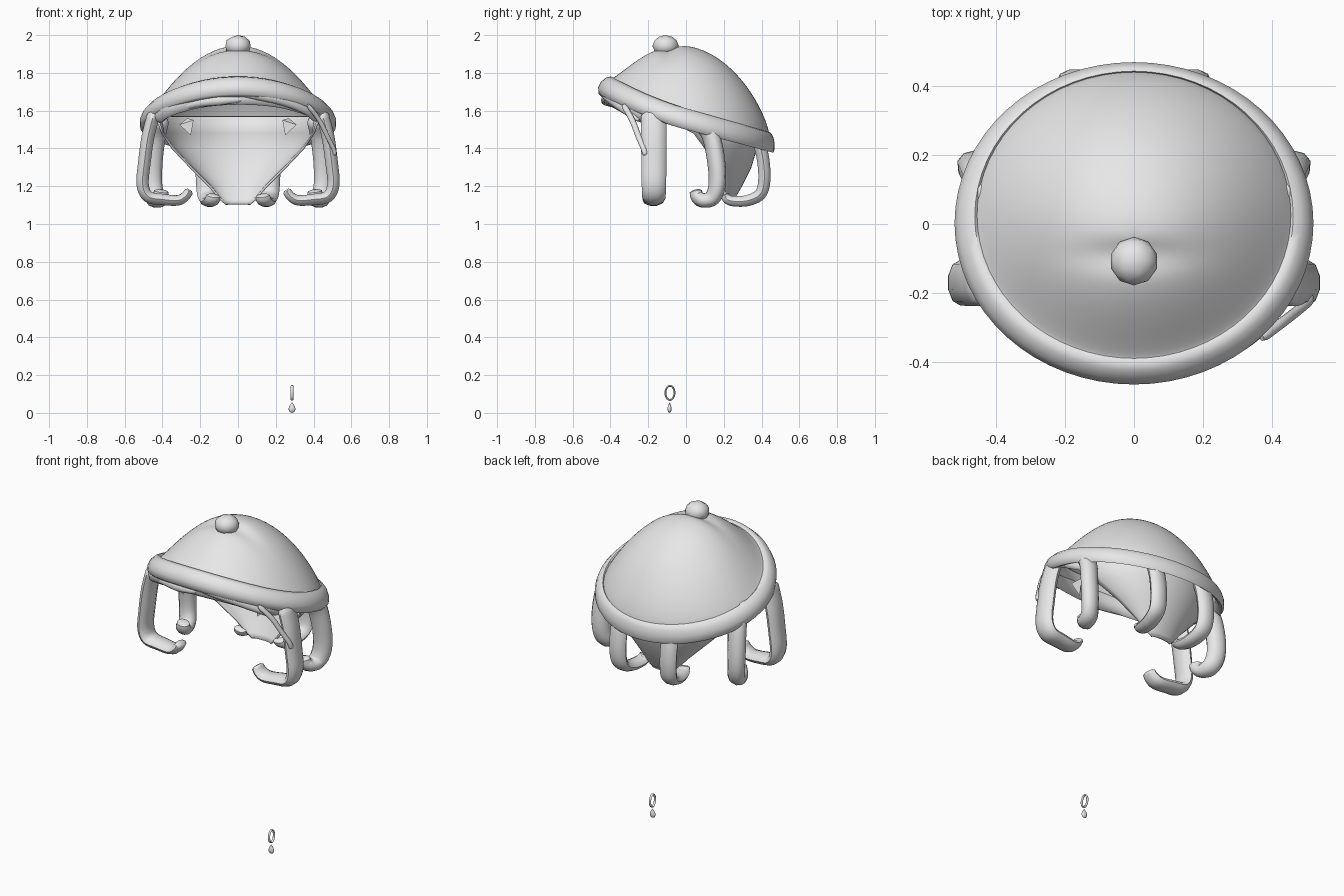
import bpy, bmesh, math
from mathutils import Vector

if "Cube" in bpy.data.objects:
    bpy.data.objects.remove(bpy.data.objects["Cube"])

grey = bpy.data.materials.new("soft_grey")
grey.diffuse_color = (0.8, 0.8, 0.8, 1)
grey.use_nodes = True
grey.node_tree.nodes["Principled BSDF"].inputs["Base Color"].default_value = grey.diffuse_color


def finish(name, bm, angle=50):
    bmesh.ops.recalc_face_normals(bm, faces=bm.faces)
    me = bpy.data.meshes.new(name)
    bm.to_mesh(me)
    bm.free()
    ob = bpy.data.objects.new(name, me)
    bpy.context.collection.objects.link(ob)
    me.materials.append(grey)
    bpy.ops.object.select_all(action='DESELECT')
    ob.select_set(True)
    bpy.context.view_layer.objects.active = ob
    bpy.ops.object.shade_smooth_by_angle(angle=math.radians(angle))
    return ob


def skin(bm, rows, closed_u=True, closed_v=False):
    """Bridge a grid of points, row after row."""
    vs = [[bm.verts.new(p) for p in r] for r in rows]
    n, m = len(vs), len(vs[0])
    for i in range(n if closed_v else n - 1):
        for j in range(m if closed_u else m - 1):
            k, l = (i + 1) % n, (j + 1) % m
            bm.faces.new((vs[i][j], vs[i][l], vs[k][l], vs[k][j]))
    return vs


def spline(pts, steps=5):
    P = [Vector(p) for p in pts]
    P = [2 * P[0] - P[1]] + P + [2 * P[-1] - P[-2]]
    out = []
    for i in range(1, len(P) - 2):
        a, b, c, d = P[i - 1:i + 3]
        for s in range(steps):
            t = s / steps
            out.append(0.5 * (2 * b + (c - a) * t + (2 * a - 5 * b + 4 * c - d) * t * t
                              + (3 * b - a - 3 * c + d) * t ** 3))
    return out + [P[-2]]


def strand(name, pts, wdir, hw, ht, tip=0.6, start=1.0, sides=10):
    """Sweep an oval along a smooth path, with rounded ends."""
    path = spline(pts)
    n = len(path)
    rows = []
    for i, p in enumerate(path):
        tan = (path[min(i + 1, n - 1)] - path[max(i - 1, 0)]).normalized()
        w = Vector(wdir)
        w = (w - tan * w.dot(tan)).normalized()
        h = tan.cross(w)
        f = i / (n - 1)
        s = start + (1 - start) * min(1, f * 3)
        s *= 1 - (1 - tip) * f ** 2
        if i in (0, n - 1):
            s *= 0.6
        rows.append([p + w * hw * s * math.cos(2 * math.pi * j / sides)
                     + h * ht * s * math.sin(2 * math.pi * j / sides) for j in range(sides)])
    bm = bmesh.new()
    vs = skin(bm, rows)
    bm.faces.new(vs[0])
    bm.faces.new(vs[-1])
    return finish(name, bm)


N = 64
ANG = [2 * math.pi * i / N for i in range(N)]


def seam(a):
    """Line where the dome meets the brim; tilted up towards the front."""
    y = 0.025 + 0.415 * math.sin(a)
    z = 1.605 - 0.29 * y + 0.055 * max(0, -math.sin(a)) ** 2
    return Vector((0.455 * math.cos(a), y, z))


# hat dome, with a shallow valley beside the pompom
apex = Vector((0, -0.04, 1.945))
rows = []
for k in range(22):
    s = math.cos(k / 22 * math.pi / 2)
    row = []
    for a in ANG:
        r = seam(a)
        h = (1 - s * s) ** (1 - 0.25 * math.sin(a))
        x, y = r.x * s, apex.y + (r.y - apex.y) * s
        z = r.z + (apex.z - r.z) * h
        z -= 0.022 * math.exp(-((y + 0.09) / 0.045) ** 2 - (x / 0.16) ** 2)
        row.append((x, y, z))
    rows.append(row)
bm = bmesh.new()
vs = skin(bm, rows)
top = bm.verts.new(apex - Vector((0, 0, 0.006)))
for j in range(N):
    bm.faces.new((vs[-1][j], vs[-1][(j + 1) % N], top))
finish("hat_dome", bm)

# rolled brim: section given as (outward fraction, height)
section = [(-0.15, -0.01), (0.1, 0.008), (0.45, 0.002), (0.8, -0.02), (1, -0.05),
           (0.97, -0.085), (0.75, -0.1), (0.3, -0.09), (-0.1, -0.06)]
rows = []
for a in ANG:
    i = seam(a)
    o = Vector((0.52 * math.cos(a), 0.002 + 0.467 * math.sin(a), 0))
    rows.append([(i.x + (o.x - i.x) * f, i.y + (o.y - i.y) * f, i.z + dz) for f, dz in section])
bm = bmesh.new()
skin(bm, rows, closed_v=True)
finish("hat_brim", bm, 60)

# pompom
bm = bmesh.new()
bmesh.ops.create_icosphere(bm, subdivisions=2, radius=1)
for v in bm.verts:
    v.co = Vector((v.co.x * 0.07, v.co.y * 0.07 - 0.108, v.co.z * 0.057 + 1.943))
finish("pompom", bm)

# back hair shell: height, half width, edge y, back y
levels = [(1.57, .43, -.13, .37), (1.48, .40, .04, .38), (1.40, .345, .10, .37),
          (1.30, .25, .16, .34), (1.20, .15, .20, .29), (1.13, .09, .22, .25),
          (1.105, .06, .225, .235)]
rows = []
for z, w, ye, yb in levels:
    rows.append([(w * math.sin(t), ye + (yb - ye) * math.cos(t), z)
                 for t in [math.pi * (j / 24 - 0.5) for j in range(25)]])
bm = bmesh.new()
skin(bm, rows, closed_u=False)
shell = finish("back_hair", bm)
mod = shell.modifiers.new("thickness", 'SOLIDIFY')
mod.thickness = 0.012
mod.offset = 0

# curled locks and small spikes, both sides
locks = {
    "front_lock": ([(.44, -.17, 1.60), (.475, -.17, 1.47), (.495, -.17, 1.33), (.505, -.17, 1.21),
                    (.475, -.17, 1.145), (.40, -.17, 1.13), (.32, -.175, 1.125),
                    (.28, -.18, 1.145), (.255, -.18, 1.18)], (0, 1, 0), .068, .036),
    "middle_lock": ([(.42, .06, 1.57), (.44, .13, 1.47), (.455, .16, 1.33), (.455, .165, 1.21),
                     (.44, .14, 1.14), (.425, .09, 1.125), (.41, .06, 1.145),
                     (.405, .05, 1.18)], (1, 0.3, 0), .06, .048),
    "back_lock": ([(.17, .37, 1.48), (.17, .405, 1.36), (.17, .415, 1.24), (.165, .395, 1.16),
                   (.155, .33, 1.125), (.145, .26, 1.12), (.135, .22, 1.13),
                   (.13, .205, 1.155)], (1, 0, 0), .055, .035),
}
for side, m in (("right", 1), ("left", -1)):
    for name, (pts, wd, hw, ht) in locks.items():
        strand(f"{name}_{side}", [(m * x, y, z) for x, y, z in pts],
               (m * wd[0], wd[1], wd[2]), hw, ht, 0.65)
    bm = bmesh.new()
    tri = [bm.verts.new((m * x, y, z)) for x, y, z in
           [(.31, -.17, 1.525), (.235, -.17, 1.55), (.27, -.13, 1.56), (.25, -.17, 1.47)]]
    for f in ((0, 1, 2), (0, 1, 3), (1, 2, 3), (0, 2, 3)):
        bm.faces.new([tri[i] for i in f])
    finish(f"hair_spike_{side}", bm, 20)

# fringe under the brim, with overlapping swept strands
strand("fringe", [(-.43, -.19, 1.57), (-.36, -.29, 1.62), (-.2, -.375, 1.665), (0, -.41, 1.68),
                  (.2, -.375, 1.665), (.36, -.29, 1.62), (.43, -.19, 1.57)],
       (0, .2, 1), .052, .03, 0.8)
strand("fringe_strand_upper", [(-.08, -.415, 1.69), (.08, -.425, 1.69), (.24, -.385, 1.655),
                               (.36, -.315, 1.60), (.41, -.25, 1.55)],
       (0, .2, 1), .035, .025, 0.4, 0.5)
strand("fringe_strand_lower", [(.02, -.43, 1.66), (-.10, -.425, 1.655), (-.24, -.375, 1.635),
                               (-.36, -.29, 1.585)], (0, .2, 1), .03, .025, 0.4, 0.5)
strand("loose_strand", [(.37, -.33, 1.63), (.43, -.285, 1.55), (.475, -.25, 1.46),
                        (.505, -.225, 1.40), (.512, -.215, 1.365)], (0, 1, 0), .016, .013, 0.9)

# earring hoop and drop
rows = []
for a in ANG[::2]:
    rows.append([(.286 + .007 * math.sin(b), -.085 + (.024 + .005 * math.cos(b)) * math.cos(a),
                  .106 + (.037 + .005 * math.cos(b)) * math.sin(a))
                 for b in [math.pi * k / 4 for k in range(8)]])
bm = bmesh.new()
skin(bm, rows, closed_v=True)
finish("earring_hoop", bm)

bm = bmesh.new()
profile = [(.001, 0), (.6, .004), (.95, .014), (1, .024), (.75, .036), (.35, .048), (.01, .056)]
vs = skin(bm, [[(.286 + .018 * r * math.cos(a), -.087 + .011 * r * math.sin(a), z)
                for a in ANG[::4]] for r, z in profile])
bm.faces.new(vs[0])
bm.faces.new(vs[-1])
finish("earring_drop", bm)
